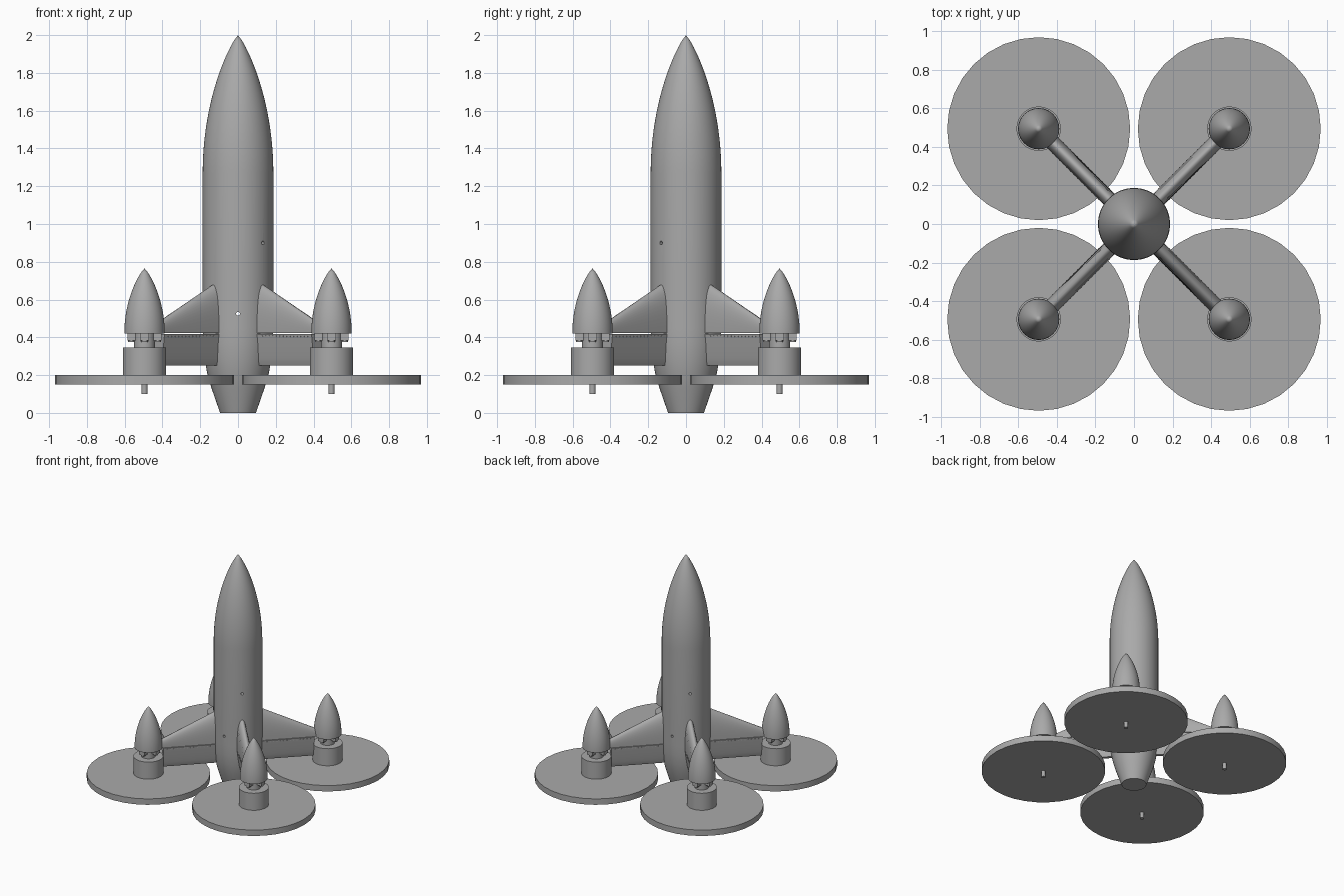
import bpy, bmesh, math
from mathutils import Matrix, Vector

cube = bpy.data.objects.get("Cube")
if cube:
    bpy.data.objects.remove(cube, do_unlink=True)

grey = bpy.data.materials.new("plain grey")
grey.use_nodes = True
COLOUR = (0.4, 0.4, 0.4, 1)
grey.diffuse_color = COLOUR
grey.node_tree.nodes["Principled BSDF"].inputs["Base Color"].default_value = COLOUR


def finish(bm, name, smooth=35):
    bmesh.ops.recalc_face_normals(bm, faces=bm.faces)
    mesh = bpy.data.meshes.new(name)
    bm.to_mesh(mesh)
    bm.free()
    mesh.materials.append(grey)
    ob = bpy.data.objects.new(name, mesh)
    bpy.context.collection.objects.link(ob)
    if smooth:
        bpy.ops.object.select_all(action='DESELECT')
        ob.select_set(True)
        bpy.context.view_layer.objects.active = ob
        bpy.ops.object.shade_smooth_by_angle(angle=math.radians(smooth))
    return ob


def lathe(bm, profile, centre=(0, 0), sides=48):
    """Closed solid of revolution from (radius, z) points, bottom to top."""
    rings = []
    for r, z in profile:
        if r == 0:
            rings.append([bm.verts.new((*centre, z))])
        else:
            rings.append([bm.verts.new((centre[0] + r * math.cos(a), centre[1] + r * math.sin(a), z))
                          for a in (math.tau * i / sides for i in range(sides))])
    for a, b in zip(rings, rings[1:]):
        for i in range(sides):
            j = (i + 1) % sides
            bm.faces.new((a[i], a[j], b[0]) if len(b) == 1 else (a[i], a[j], b[j], b[i]))
    for ring in (rings[0], rings[-1]):
        if len(ring) > 1:
            bm.faces.new(ring)


def disc(bm, r, z0, z1, centre, sides=32):
    lathe(bm, [(r, z0), (r, z1)], centre, sides)


def ogive(r, z0, z1, steps=16):
    return [(r * (1 - (i / steps) ** 2) ** 0.85 if i < steps else 0,
             z0 + (z1 - z0) * i / steps) for i in range(steps + 1)]


def loft(bm, root, tip):
    """Bridge two matching closed sections."""
    a = [bm.verts.new(p) for p in root]
    b = [bm.verts.new(p) for p in tip]
    for i in range(len(a)):
        j = (i + 1) % len(a)
        bm.faces.new((a[i], a[j], b[j], b[i]))
    bm.faces.new(a)
    bm.faces.new(b)


# Fuselage with tapered tail and pointed nose
R = 0.187
bm = bmesh.new()
tail = [(0.095, 0), (0.14, 0.13), (0.163, 0.21), (0.178, 0.29), (0.185, 0.37)]
lathe(bm, tail + [(R, 0.45)] + ogive(R, 1.27, 2.0, 24), sides=64)
body = finish(bm, "fuselage")

# Small holes drilled straight through the fuselage
bm = bmesh.new()
for z, turn in ((0.9, 45), (0.525, 0)):
    bmesh.ops.create_cone(bm, cap_ends=True, segments=16, radius1=0.01, radius2=0.01, depth=0.6,
                          matrix=Matrix.Translation((0, 0, z)) @ Matrix.Rotation(math.radians(turn), 4, 'Z')
                          @ Matrix.Rotation(math.pi / 2, 4, 'X'))
cutter = finish(bm, "hole_cutter", 0)
cutter.hide_render = True
cutter.hide_set(True)
cut = body.modifiers.new("holes", 'BOOLEAN')
cut.operation = 'DIFFERENCE'
cut.object = cutter

HINGE, TRAIL = 0.42, 0.25


def half_thickness(z, top):
    """Fin section: rounded leading edge, thinning to the trailing edge."""
    if z > HINGE:
        t = (z - HINGE) / (top - HINGE)
        return 0.04 * math.sqrt(max(0, 1 - t ** 3))
    return 0.012 + 0.028 * ((z - TRAIL) / (HINGE - TRAIL)) ** 0.7


def section(r, z0, z1, top, steps=14):
    zs = [z0 + (z1 - z0) * math.sin(math.pi / 2 * i / steps) for i in range(steps + 1)]
    side = [(r, max(half_thickness(z, top), 0.001), z) for z in zs]
    return side + [(x, -y, z) for x, y, z in reversed(side)]


def leading_edge(r):
    return 0.77 - 0.49 * r


ARM = 0.495 * math.sqrt(2)
for number, name in enumerate(("back_left", "back_right", "front_right", "front_left")):
    spin = Matrix.Rotation(math.radians(45 + 90 * number), 4, 'Z')
    c = (ARM, 0)

    # Fixed fin
    bm = bmesh.new()
    ends = [section(r, HINGE + 0.002, leading_edge(r), leading_edge(r)) for r in (0.1, 0.64)]
    loft(bm, *ends)
    bm.transform(spin)
    finish(bm, name + "_fin")

    # Control flap below the fin
    bm = bmesh.new()
    loft(bm, *[section(r, TRAIL, HINGE - 0.002, 1) for r in (0.1, 0.59)])
    bm.transform(spin)
    finish(bm, name + "_flap")

    # Rivets along the hinge line
    bm = bmesh.new()
    for side in (-1, 1):
        for i in range(14):
            spot = Matrix.Translation((0.22 + 0.026 * i, side * 0.038, 0.405))
            bmesh.ops.create_cone(bm, cap_ends=True, segments=8, radius1=0.004, radius2=0.004, depth=0.006,
                                  matrix=spot @ Matrix.Rotation(math.pi / 2, 4, 'X'))
    bm.transform(spin)
    finish(bm, name + "_rivets", 0)

    # Pod nose
    bm = bmesh.new()
    lathe(bm, ogive(0.107, HINGE, 0.765), c)
    bm.transform(spin)
    finish(bm, name + "_pod")

    # Motor mount: cross plate, centre post and bolts
    bm = bmesh.new()
    disc(bm, 0.055, 0.345, HINGE, c)
    for turn in (45, 135):
        bmesh.ops.create_cube(bm, size=1, matrix=Matrix.Translation((ARM, 0, 0.402))
                              @ Matrix.Rotation(math.radians(turn), 4, 'Z')
                              @ Matrix.Diagonal((0.18, 0.05, 0.035, 1)))
        for s in (-1, 1):
            p = Vector((ARM, 0)) + s * 0.07 * Vector((math.cos(math.radians(turn)), math.sin(math.radians(turn))))
            disc(bm, 0.018, 0.375, 0.4, tuple(p), 16)
    bm.transform(spin)
    finish(bm, name + "_motor_mount")

    # Motor and shaft
    bm = bmesh.new()
    disc(bm, 0.115, 0.2, 0.345, c, 48)
    disc(bm, 0.016, 0.1, 0.2, c, 16)
    bm.transform(spin)
    finish(bm, name + "_motor")

    # Propeller sweep disc
    bm = bmesh.new()
    disc(bm, 0.475, 0.15, 0.2, c, 32)
    bm.transform(spin)
    finish(bm, name + "_rotor_disc", 20)
